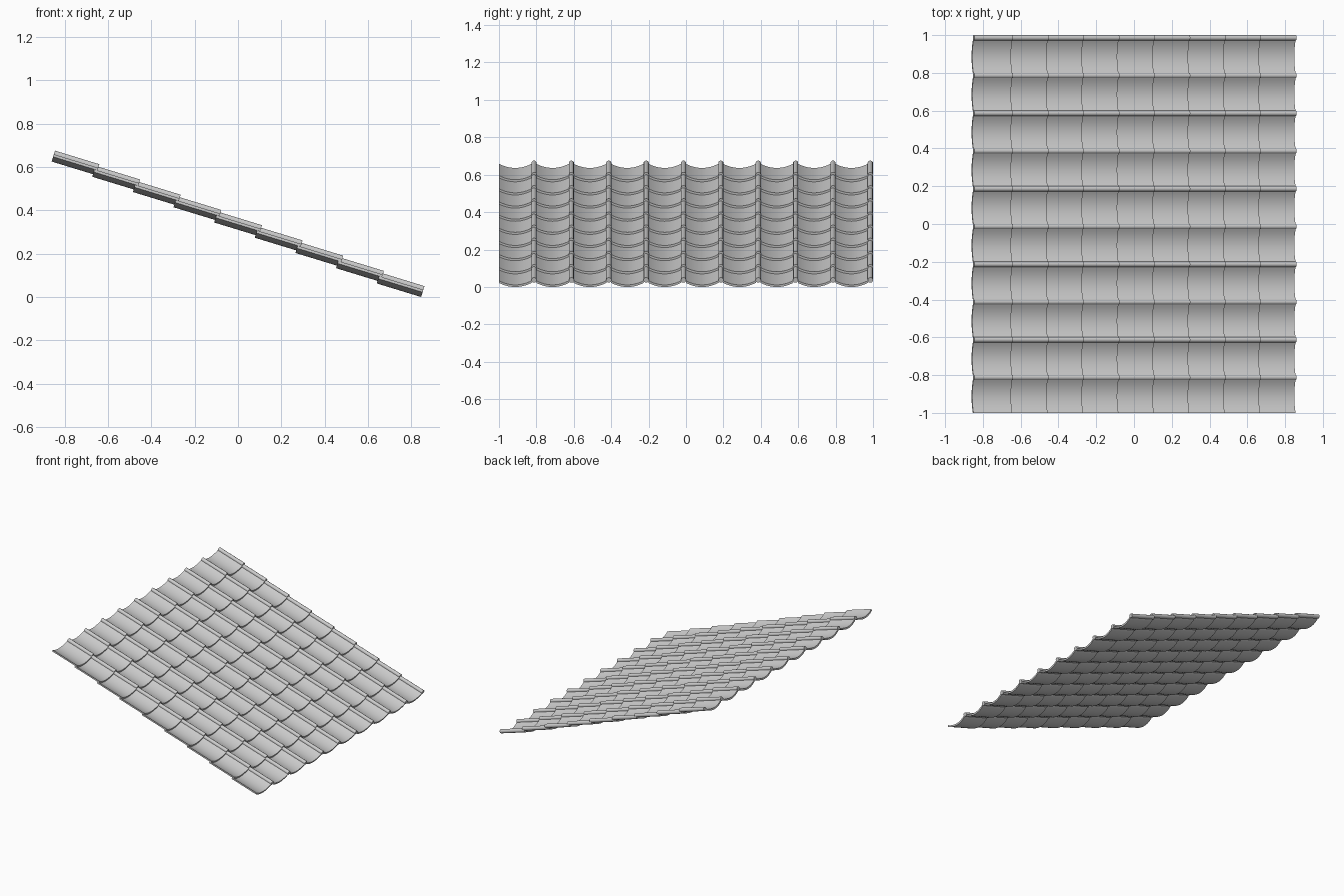
import bpy, bmesh, math

if "Cube" in bpy.data.objects:
    bpy.data.objects.remove(bpy.data.objects["Cube"])

ANGLE = math.radians(17)      # pitch of each tile
LENGTH = 0.2145               # tile length down the slope
ROWS, COLS = 9, 10
STEP_X, STEP_Z, STEP_Y = 0.1875, -0.0703, 0.1998
THICK = 0.012

# Cross-section (y, height): shallow trough with a solid roll on one edge
SEG, W, DEPTH = 14, 0.174, 0.023


def trough(t, off):
    u = 2 * t - 1
    return (t * W, DEPTH * u * u - off)


top = [trough(i / SEG, 0) for i in range(SEG + 1)]
roll_c, roll_r = (0.1875, 0.0265), 0.0145
roll = [(roll_c[0] + roll_r * math.cos(math.radians(a)),
         roll_c[1] + roll_r * math.sin(math.radians(a)))
        for a in range(165, -136, -30)]
bottom = [trough(i / SEG, THICK) for i in range(SEG, -1, -1)]
profile = top + roll + bottom

# One tile, extruded down the slope
c, s = math.cos(ANGLE), math.sin(ANGLE)
bm = bmesh.new()
start = [bm.verts.new((-0.8565 + n * s, -1 + y, 0.6362 + n * c)) for y, n in profile]
face = bm.faces.new(start)
ext = bmesh.ops.extrude_face_region(bm, geom=[face], use_keep_orig=True)
moved = [g for g in ext["geom"] if isinstance(g, bmesh.types.BMVert)]
bmesh.ops.translate(bm, verts=moved, vec=(LENGTH * c, 0, -LENGTH * s))
bmesh.ops.recalc_face_normals(bm, faces=bm.faces)
mesh = bpy.data.meshes.new("roof_tiles")
bm.to_mesh(mesh)
bm.free()

tiles = bpy.data.objects.new("roof_tiles", mesh)
bpy.context.collection.objects.link(tiles)
bpy.context.view_layer.objects.active = tiles
tiles.select_set(True)
bpy.ops.object.shade_smooth_by_angle(angle=math.radians(35))

# Repeat across the roof and down the overlapping courses
for name, count, offset in (("columns", COLS, (0, STEP_Y, 0)),
                            ("courses", ROWS, (STEP_X, 0, STEP_Z))):
    mod = tiles.modifiers.new(name, 'ARRAY')
    mod.count = count
    mod.use_relative_offset = False
    mod.use_constant_offset = True
    mod.constant_offset_displace = offset
